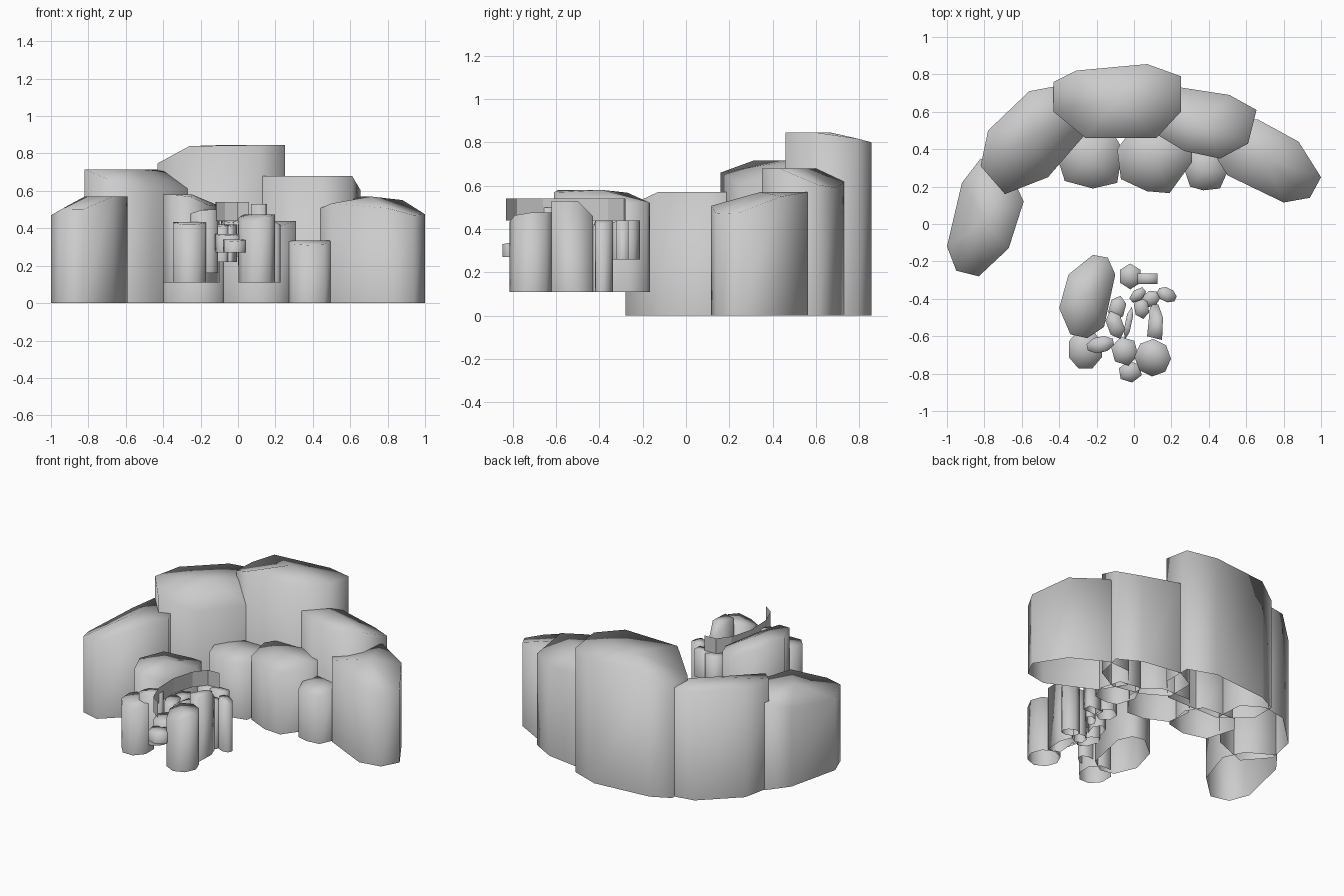
import bpy, bmesh
from math import cos, sin, radians, pi

if "Cube" in bpy.data.objects:
    bpy.data.objects.remove(bpy.data.objects["Cube"])


def add_object(name, bm):
    mesh = bpy.data.meshes.new(name)
    bm.to_mesh(mesh)
    bm.free()
    obj = bpy.data.objects.new(name, mesh)
    bpy.context.collection.objects.link(obj)
    return obj


def rock(name, outline, z0, h, *tilts):
    """Open-bottomed column; each tilt (low, direction, start) lowers the rim on one side."""
    n = len(outline)
    cx = sum(p[0] for p in outline) / n
    cy = sum(p[1] for p in outline) / n
    heights = [h] * n
    for low, direction, start in tilts:
        dx, dy = cos(radians(direction)), sin(radians(direction))
        reach = [(x - cx) * dx + (y - cy) * dy for x, y in outline]
        far = max(reach)
        for i, r in enumerate(reach):
            t = max(0, (r / far - start) / (1 - start))
            heights[i] = min(heights[i], h - (h - low) * t)
    bm = bmesh.new()
    bottom = [bm.verts.new((x, y, z0)) for x, y in outline]
    rim = [bm.verts.new((x, y, z)) for (x, y), z in zip(outline, heights)]
    centre = bm.verts.new((cx, cy, h))
    for i in range(n):
        j = (i + 1) % n
        bm.faces.new((bottom[i], bottom[j], rim[j], rim[i]))
        bm.faces.new((rim[i], rim[j], centre))
    bmesh.ops.recalc_face_normals(bm, faces=bm.faces[:])
    for f in bm.faces:
        f.smooth = True
    return add_object(name, bm)


def ribbon(name, path, z0, z1):
    """Thin upright sheet following a path."""
    bm = bmesh.new()
    rows = [(bm.verts.new((x, y, z0)), bm.verts.new((x, y, z1))) for x, y in path]
    for a, b in zip(rows, rows[1:]):
        bm.faces.new((a[0], b[0], b[1], a[1]))
    return add_object(name, bm)


def oval(cx, cy, a, b, turn=0, n=8):
    """Low-sided oval footprint."""
    t = radians(turn)
    pts = []
    for i in range(n):
        u, v = a * cos(2 * pi * (i + .5) / n) * 1.06, b * sin(2 * pi * (i + .5) / n) * 1.06
        pts.append((cx + u * cos(t) - v * sin(t), cy + u * sin(t) + v * cos(t)))
    return pts


# Large boulders forming the rear arc
rock("boulder_left", [(-1, -.12), (-.95, -.25), (-.83, -.28), (-.67, -.13),
     (-.59, .12), (-.65, .25), (-.82, .35), (-.92, .22)], 0, .57,
     (.47, 180, .1), (.50, -90, .5))
rock("boulder_back_left", [(-.82, .31), (-.69, .16), (-.46, .25), (-.26, .48),
     (-.27, .66), (-.40, .74), (-.56, .71), (-.78, .50)], 0, .715, (.60, -45, .1))
rock("boulder_back", [(-.43, .76), (-.43, .60), (-.26, .46), (.12, .46),
     (.25, .60), (.25, .79), (.07, .855), (-.31, .82)], 0, .845,
     (.74, 175, .4), (.80, 90, .1))
rock("boulder_back_right", [(.12, .66), (.12, .48), (.27, .39), (.46, .35),
     (.61, .43), (.655, .61), (.51, .69), (.25, .73)], 0, .68, (.59, 70, .1))
rock("boulder_right", [(.40, .42), (.50, .26), (.80, .115), (.94, .14),
     (1, .25), (.88, .44), (.66, .56), (.50, .55)], 0, .57,
     (.47, -35, .1), (.49, 180, .4))

# Mid-height stepping stones in front of the arc
rock("step_left", [(-.43, .42), (-.37, .23), (-.22, .19), (-.09, .22),
     (-.06, .40), (-.12, .50), (-.35, .52)], 0, .38, (.36, -90, .1))
rock("step_middle", [(-.09, .40), (-.07, .24), (.07, .175), (.19, .165),
     (.31, .33), (.31, .44), (.20, .52), (.0, .52)], 0, .44, (.40, -90, .1))
rock("step_right", [(.26, .32), (.30, .20), (.37, .18), (.46, .19),
     (.50, .28), (.46, .42), (.32, .44)], 0, .335, (.31, -90, .1))

# Front cluster, raised off the ground
rock("cluster_main", [(-.40, -.45), (-.34, -.59), (-.25, -.61), (-.16, -.55),
     (-.10, -.27), (-.14, -.18), (-.22, -.165), (-.35, -.27)], .11, .58,
     (.52, -10, .1), (.52, 90, .4))
rock("cluster_left", oval(-.26, -.67, .09, .105), .11, .435, (.42, -90, .1))
rock("cluster_right", oval(.10, -.715, .092, .095, 20), .11, .475, (.43, -120, .1))
rock("cluster_slab", oval(-.18, -.645, .073, .042, 12), .16, .50, (.48, 180, .1))
rock("cluster_post", oval(.175, -.378, .053, .036, -25), .11, .44, (.42, 0, .1))
rock("cluster_wall", [(.085, -.45), (.07, -.60), (.15, -.62), (.155, -.50),
     (.13, -.43), (.10, -.43)], .11, .53, (.46, 90, .1))

# Small pieces: x, y, half length, half width, turn, bottom, top, sides
small = [
    (-.02, -.79, .062, .055, 10, .27, .34, 6),
    (-.05, -.68, .07, .075, 15, .27, .37, 6),
    (-.10, -.54, .045, .075, 20, .22, .42, 6),
    (-.09, -.45, .045, .065, -15, .25, .42, 6),
    (-.03, -.53, .018, .085, -12, .22, .42, 6),
    (.02, -.38, .05, .03, 40, .25, .44, 6),
    (.04, -.45, .04, .055, 10, .20, .42, 6),
    (.09, -.40, .05, .04, 30, .11, .42, 7),
    (-.02, -.28, .06, .065, 0, .26, .44, 6),
]
for i, (x, y, a, b, turn, z0, z1, n) in enumerate(small):
    rock(f"cluster_stone_{i + 1}", oval(x, y, a, b, turn, n), z0, z1, (z1 - .01, -90, .1))

# Little block at the back and the curved thin band around the cluster top
rock("cluster_block", [(.02, -.32), (.125, -.32), (.125, -.265), (.02, -.265)], .26, .44)
ribbon("cluster_band", [(.0, -.83), (-.07, -.78), (-.115, -.66), (-.12, -.50),
       (-.08, -.36), (-.02, -.285), (.06, -.28)], .44, .54)
